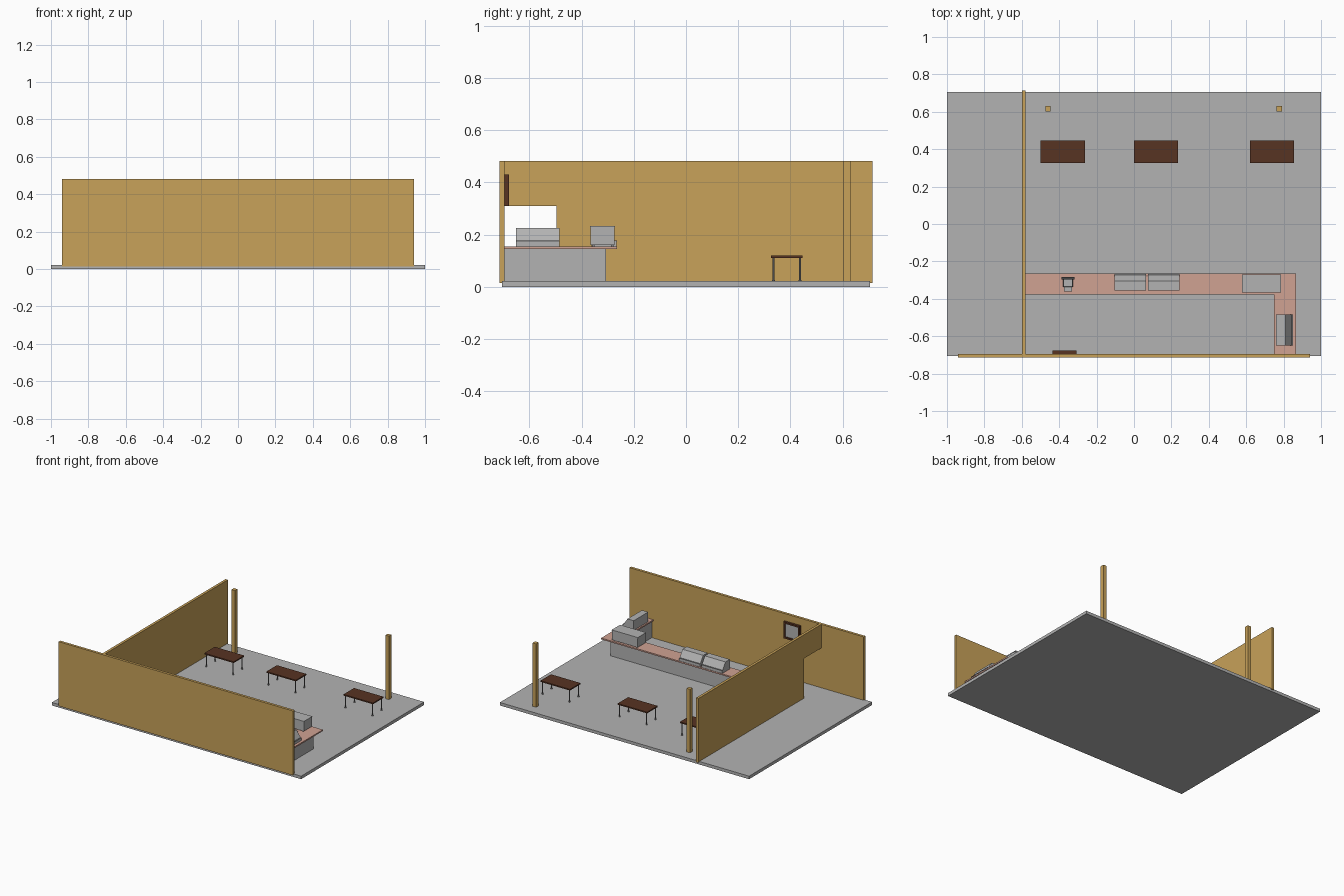
import bpy, bmesh
from math import pi
from mathutils import Matrix, Vector

cube = bpy.data.objects.get("Cube")
if cube:
    bpy.data.objects.remove(cube, do_unlink=True)


def material(name, r, g, b):
    m = bpy.data.materials.new(name)
    m.use_nodes = True
    m.diffuse_color = (r, g, b, 1)
    bsdf = next(n for n in m.node_tree.nodes if n.type == 'BSDF_PRINCIPLED')
    bsdf.inputs["Base Color"].default_value = (r, g, b, 1)
    return m


ochre = material("ochre wall", 0.58, 0.36, 0.10)
grey = material("light grey", 0.45, 0.45, 0.45)
salmon = material("salmon counter", 0.63, 0.36, 0.29)
brown = material("dark brown wood", 0.095, 0.033, 0.016)
metal = material("grey metal", 0.25, 0.25, 0.25)
dark = material("dark screen", 0.06, 0.06, 0.06)


def finish(name, bm, mat):
    bmesh.ops.recalc_face_normals(bm, faces=bm.faces)
    mesh = bpy.data.meshes.new(name)
    bm.to_mesh(mesh)
    bm.free()
    mesh.materials.append(mat)
    ob = bpy.data.objects.new(name, mesh)
    bpy.context.collection.objects.link(ob)
    return ob


def box(name, mat, x, y, z, taper=1.0):
    """Box from (min, max) ranges; taper scales the top."""
    bm = bmesh.new()
    bmesh.ops.create_cube(bm, size=1)
    for v in bm.verts:
        s = taper if v.co.z > 0 else 1
        v.co = Vector((sum(x) / 2 + v.co.x * s * (x[1] - x[0]),
                       sum(y) / 2 + v.co.y * s * (y[1] - y[0]),
                       sum(z) / 2 + v.co.z * (z[1] - z[0])))
    return finish(name, bm, mat)


def prism(name, mat, outline, direction):
    """Extrude a closed outline of 3D points along a direction."""
    bm = bmesh.new()
    face = bm.faces.new([bm.verts.new(p) for p in outline])
    ext = bmesh.ops.extrude_face_region(bm, geom=[face])
    bmesh.ops.translate(bm, vec=direction,
                        verts=[v for v in ext["geom"] if isinstance(v, bmesh.types.BMVert)])
    return finish(name, bm, mat)


def leg(name, x, y, z0, z1, r):
    bm = bmesh.new()
    bmesh.ops.create_cone(bm, cap_ends=True, segments=10, radius1=r, radius2=r, depth=z1 - z0,
                          matrix=Matrix.Translation((x, y, (z0 + z1) / 2)))
    return finish(name, bm, metal)


FLOOR, WALL_TOP, COUNTER = 0.022, 0.482, 0.155

# Floor slab, walls and posts
box("floor", grey, (-1, 1), (-0.705, 0.705), (0, FLOOR))
box("front_wall", ochre, (-0.94, 0.94), (-0.713, -0.694), (0.015, WALL_TOP))
doorway = [(-0.495, 0.015), (0.713, 0.015), (0.713, WALL_TOP),
           (-0.694, WALL_TOP), (-0.694, 0.31), (-0.495, 0.31)]
prism("side_wall", ochre, [(-0.6, y, z) for y, z in doorway], (0.019, 0, 0))
for side, px in (("right", -0.46), ("left", 0.776)):
    box(side + "_post", ochre, (px - 0.014, px + 0.014), (0.602, 0.63), (FLOOR, WALL_TOP))

# L-shaped counter
top = [(-0.581, -0.264), (0.866, -0.264), (0.866, -0.694),
       (0.748, -0.694), (0.748, -0.377), (-0.581, -0.377)]
prism("counter_top", salmon, [(x, y, 0.145) for x, y in top], (0, 0, 0.01))
base = [(-0.581, -0.307), (0.823, -0.307), (0.823, -0.694),
        (0.76, -0.694), (0.76, -0.366), (-0.581, -0.366)]
prism("counter_base", grey, [(x, y, FLOOR) for x, y in base], (0, 0, 0.145 - FLOOR))


# Display cases: low plinth, sloping glass side, flat top
def display_case(name, x, y, turn):
    profile = [(-0.044, 0), (0.044, 0), (0.044, 0.019), (0.038, 0.022),
               (0.006, 0.07), (-0.044, 0.07)]
    place = Matrix.Translation((x, y, COUNTER)) @ Matrix.Rotation(turn, 4, 'Z')
    body = prism(name, grey, [(-0.083, d, h) for d, h in profile], (0.166, 0, 0))
    rail = box(name + "_rail", metal, (-0.083, 0.083), (0.036, 0.046), (0.018, 0.022))
    for ob in (body, rail):
        ob.data.transform(place)


display_case("display_case_right", -0.02, -0.311, 0)
display_case("display_case_left", 0.159, -0.311, 0)
display_case("display_case_side", 0.803, -0.567, -pi / 2)

# Large appliance with a lid and feet
box("appliance_body", grey, (0.579, 0.784), (-0.365, -0.273), (0.16, 0.228))
box("appliance_lid", grey, (0.577, 0.786), (-0.367, -0.271), (0.228, 0.233))
for fx in (0.59, 0.773):
    for fy in (-0.355, -0.283):
        box("appliance_foot", metal, (fx - 0.005, fx + 0.005), (fy - 0.005, fy + 0.005),
            (COUNTER, 0.16))

# Cash register
box("register_base", grey, (-0.375, -0.332), (-0.362, -0.295), (COUNTER, 0.172))
box("register_body", grey, (-0.38, -0.326), (-0.338, -0.292), (0.172, 0.2), 0.85)
box("register_screen", dark, (-0.387, -0.318), (-0.296, -0.284), (0.18, 0.222))

# Tables
for name, tx in (("right", -0.381), ("middle", 0.118), ("left", 0.737)):
    box(name + "_table_top", brown, (tx - 0.118, tx + 0.118), (0.326, 0.446), (0.111, 0.12))
    for lx in (tx - 0.108, tx + 0.108):
        for ly in (0.335, 0.437):
            leg(name + "_table_leg", lx, ly, FLOOR, 0.112, 0.0035)
            leg(name + "_table_foot", lx, ly, FLOOR, 0.027, 0.006)

# Framed picture on the inside of the front wall
fx0, fx1, fz0, fz1, rim = -0.436, -0.307, 0.31, 0.43, 0.012
for fx in ((fx0, fx0 + rim), (fx1 - rim, fx1)):
    box("frame_side", brown, fx, (-0.694, -0.677), (fz0, fz1))
for fz in ((fz0, fz0 + rim), (fz1 - rim, fz1)):
    box("frame_rail", brown, (fx0 + rim, fx1 - rim), (-0.694, -0.677), fz)
box("frame_panel", grey, (fx0 + rim, fx1 - rim), (-0.694, -0.685), (fz0 + rim, fz1 - rim))
